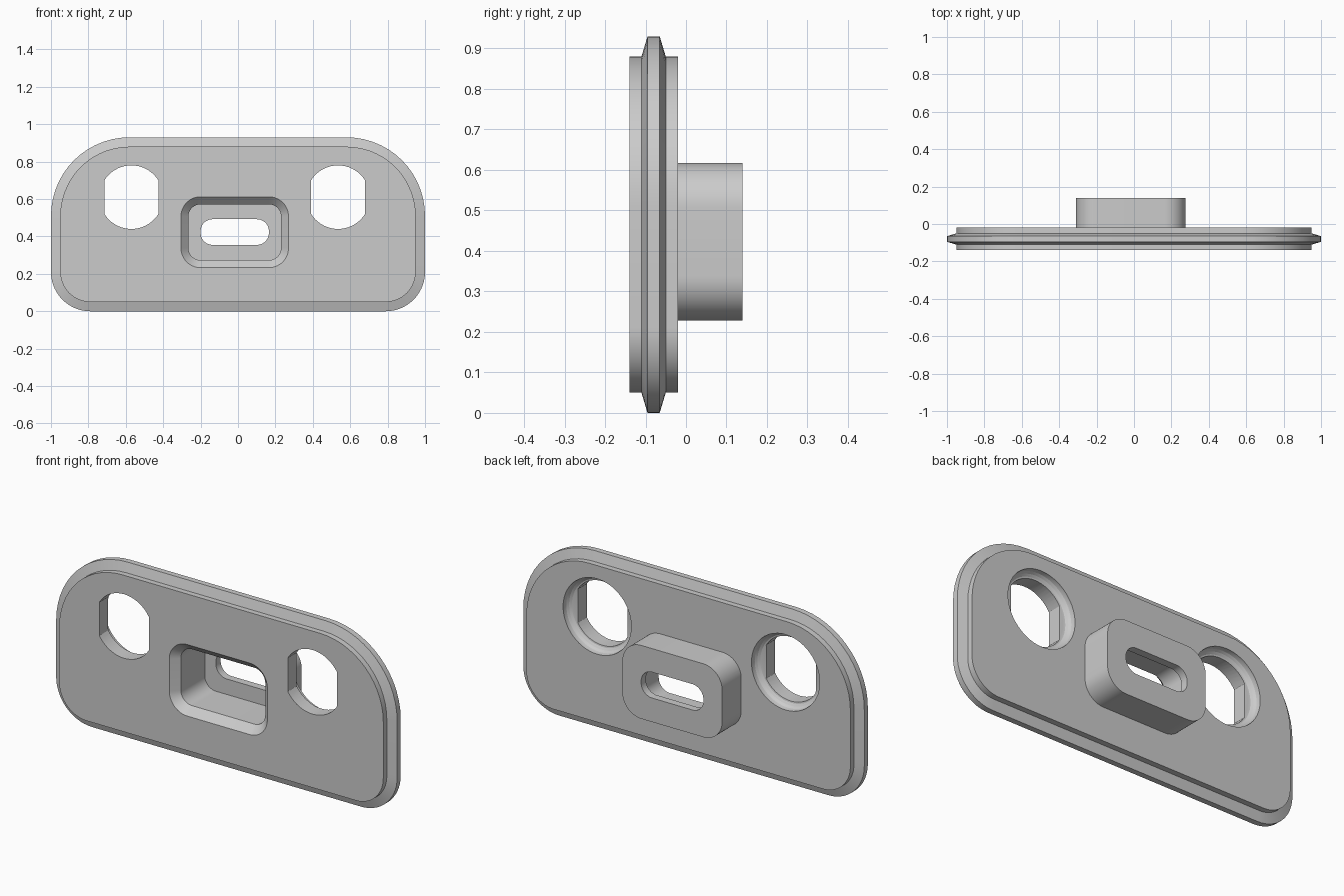
import bpy, bmesh
from math import pi, sin, cos, acos, radians

if "Cube" in bpy.data.objects:
    bpy.data.objects.remove(bpy.data.objects["Cube"])

grey = bpy.data.materials.new("satin grey")
grey.use_nodes = True
colour = (0.6, 0.6, 0.6, 1)
grey.diffuse_color = colour
grey.node_tree.nodes["Principled BSDF"].inputs["Base Color"].default_value = colour


def arc(cx, cz, r, start, end, steps):
    angles = [start + (end - start) * i / steps for i in range(steps + 1)]
    return [(cx + r * cos(a), cz + r * sin(a)) for a in angles]


def rounded(x0, x1, z0, z1, low_r, top_r, inset=0, steps=14):
    """Rounded rectangle, with its own radius for the low and top corners."""
    x0, x1, z0, z1 = x0 + inset, x1 - inset, z0 + inset, z1 - inset
    lo, hi = low_r - inset, top_r - inset
    return (arc(x1 - lo, z0 + lo, lo, -pi / 2, 0, steps)
            + arc(x1 - hi, z1 - hi, hi, 0, pi / 2, steps)
            + arc(x0 + hi, z1 - hi, hi, pi / 2, pi, steps)
            + arc(x0 + lo, z0 + lo, lo, pi, 1.5 * pi, steps))


def loft(name, sections):
    """Skin matching outlines, each given as (y, points), and cap both ends."""
    bm = bmesh.new()
    rings = [[bm.verts.new((x, y, z)) for x, z in pts] for y, pts in sections]
    for a, b in zip(rings, rings[1:]):
        for i in range(len(a)):
            j = (i + 1) % len(a)
            bm.faces.new((a[i], a[j], b[j], b[i]))
    bm.faces.new(rings[0])
    bm.faces.new(rings[-1])
    bmesh.ops.recalc_face_normals(bm, faces=bm.faces)
    mesh = bpy.data.meshes.new(name)
    bm.to_mesh(mesh)
    bm.free()
    mesh.materials.append(grey)
    obj = bpy.data.objects.new(name, mesh)
    bpy.context.collection.objects.link(obj)
    return obj


def combine(target, tool, operation):
    mod = target.modifiers.new(operation.lower(), 'BOOLEAN')
    mod.operation, mod.solver, mod.object = operation, 'EXACT', tool
    bpy.context.view_layer.objects.active = target
    bpy.ops.object.modifier_apply(modifier=mod.name)
    bpy.data.objects.remove(tool)


# Plate with a tapered rim around its edge
rim = [(-0.14, 0.05), (-0.11, 0.05), (-0.095, 0), (-0.065, 0), (-0.05, 0.05), (-0.02, 0.05)]
plate = loft("mounting_plate", [(y, rounded(-1, 1, 0, 0.93, 0.21, 0.42, d)) for y, d in rim])

# Hollow boss on the back
boss = (-0.31, 0.275, 0.228, 0.617, 0.11, 0.11)
combine(plate, loft("boss", [(y, rounded(*boss)) for y in (-0.08, 0.14)]), 'UNION')

# Front pocket with a chamfered mouth
pocket = [(-0.16, -0.015), (-0.10, 0.045), (0.10, 0.045)]
combine(plate, loft("pocket_cutter", [(y, rounded(*boss, d)) for y, d in pocket]), 'DIFFERENCE')

# Slot through the floor of the boss
slot = rounded(-0.2, 0.165, 0.355, 0.492, 0.064, 0.064)
combine(plate, loft("slot_cutter", [(0.05, slot), (0.2, slot)]), 'DIFFERENCE')

# Flat-sided holes, each with a round, hollowed seat at the back
a = acos(0.145 / 0.17)
bowl = [(0.2, 0.02), (0.2, -0.03), (0.197, -0.043), (0.189, -0.055), (0.178, -0.063), (0.165, -0.066)]
for cx in (-0.57, 0.535):
    seat = [(y, arc(cx, 0.61, r, 0, 2 * pi, 56)[:-1]) for r, y in bowl]
    combine(plate, loft("seat_cutter", seat), 'DIFFERENCE')
    hole = arc(cx, 0.61, 0.17, a, pi - a, 18) + arc(cx, 0.61, 0.17, pi + a, 2 * pi - a, 18)
    combine(plate, loft("hole_cutter", [(-0.2, hole), (0, hole)]), 'DIFFERENCE')

# Smooth the curved walls and keep the edges crisp
bpy.ops.object.select_all(action='DESELECT')
plate.select_set(True)
bpy.context.view_layer.objects.active = plate
bpy.ops.object.shade_smooth_by_angle(angle=radians(20))
